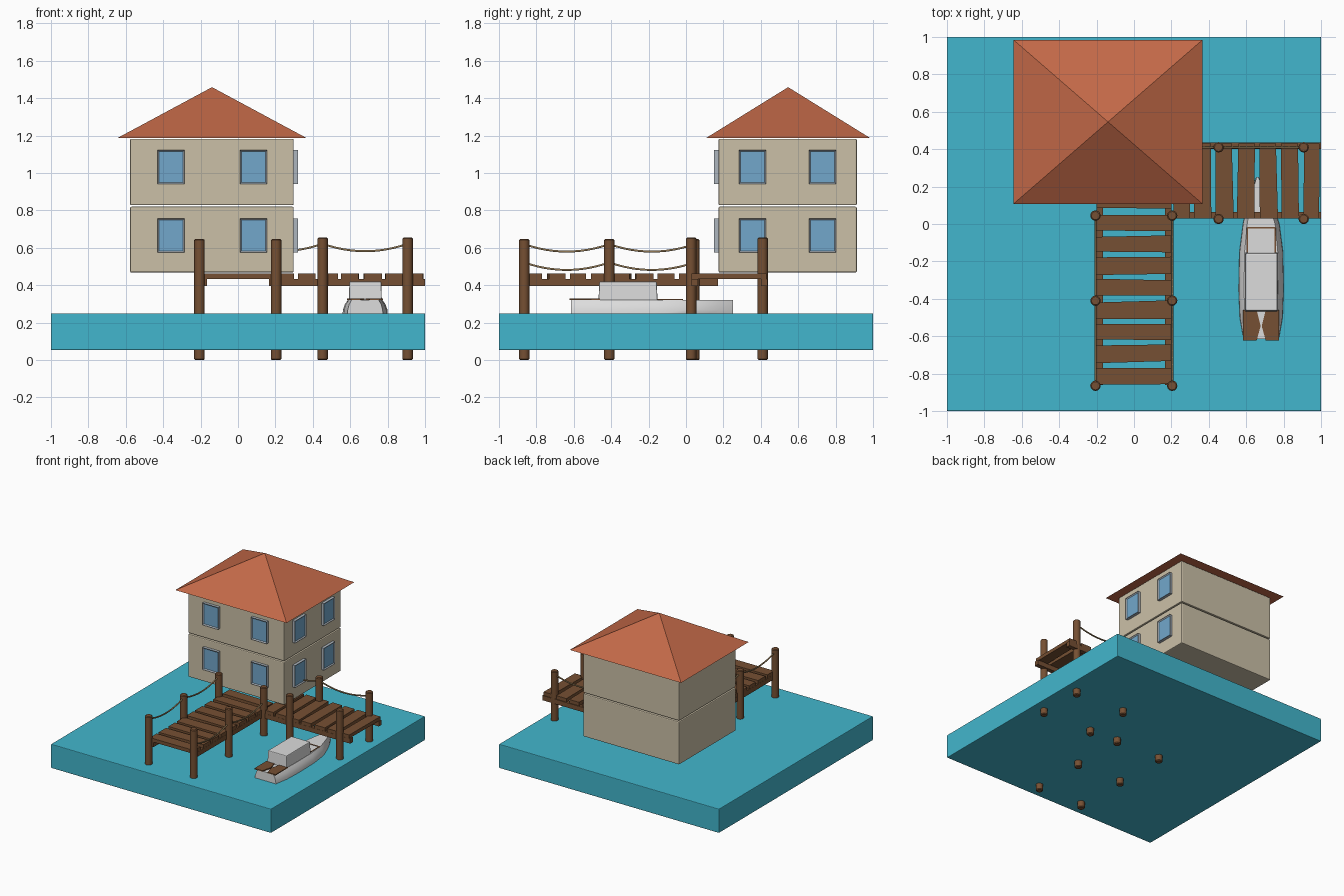
import bpy, bmesh, math, random
from mathutils import Vector, Matrix

if "Cube" in bpy.data.objects:
    bpy.data.objects.remove(bpy.data.objects["Cube"])
random.seed(4)


def material(name, r, g, b):
    m = bpy.data.materials.new(name)
    m.diffuse_color = (r, g, b, 1)
    m.use_nodes = True
    m.node_tree.nodes["Principled BSDF"].inputs["Base Color"].default_value = m.diffuse_color
    return m


WATER = material("water blue", 0.055, 0.47, 0.61)
WALL = material("wall beige", 0.60, 0.53, 0.39)
ROOF = material("roof terracotta", 0.54, 0.14, 0.064)
WOOD = material("wood brown", 0.18, 0.08, 0.033)
GLASS = material("window glass", 0.17, 0.39, 0.60)
FRAME = material("window frame", 0.42, 0.47, 0.52)
WHITE = material("boat white", 0.72, 0.72, 0.72)
ROPE = material("rope tan", 0.30, 0.20, 0.095)


def finish(name, bm, *mats, smooth=False):
    bmesh.ops.recalc_face_normals(bm, faces=bm.faces[:])
    me = bpy.data.meshes.new(name)
    bm.to_mesh(me)
    bm.free()
    for m in mats:
        me.materials.append(m)
    if smooth:
        for p in me.polygons:
            p.use_smooth = True
    ob = bpy.data.objects.new(name, me)
    bpy.context.collection.objects.link(ob)
    return ob


def box(name, lo, hi, mat, bevel=0, jitter=0, taper=1):
    """Box between two corners; taper narrows its top, jitter skews its edges."""
    lo, hi = Vector(lo), Vector(hi)
    mid, size = (lo + hi) / 2, hi - lo
    bm = bmesh.new()
    bmesh.ops.create_cube(bm, size=1)
    for v in bm.verts:
        t = taper if v.co.z > 0 else 1
        v.co = Vector((v.co.x * size.x * t, v.co.y * size.y * t, v.co.z * size.z)) + mid
    if jitter:
        axis = 0 if size.x < size.y else 1
        for v in bm.verts:
            if v.co.z > mid.z:
                d = random.uniform(-jitter, jitter)
                v.co[axis] += d
                low = min((w for w in bm.verts if w.co.z < mid.z),
                          key=lambda w: (w.co - v.co).length)
                low.co[axis] += d
    if bevel:
        bmesh.ops.bevel(bm, geom=bm.edges[:], offset=bevel, segments=2,
                        profile=0.5, affect='EDGES')
    return finish(name, bm, mat)


# Water slab
box("water", (-1, -1, 0.053), (1, 1, 0.25), WATER, bevel=0.005)

# House floors
HX0, HX1, HY0, HY1 = -0.577, 0.298, 0.174, 0.913
box("lower_floor", (HX0, HY0, 0.468), (HX1, HY1, 0.82), WALL, bevel=0.007)
box("upper_floor", (HX0, HY0, 0.828), (HX1, HY1, 1.183), WALL, bevel=0.007)

# Hipped roof with a single apex
bm = bmesh.new()
eave = [bm.verts.new(p) for p in ((-0.645, 0.107, 1.187), (0.367, 0.107, 1.187),
                                  (0.367, 0.985, 1.187), (-0.645, 0.985, 1.187))]
apex = bm.verts.new((-0.139, 0.546, 1.459))
bm.faces.new(eave)
for i in range(4):
    bm.faces.new((eave[i], eave[(i + 1) % 4], apex))
finish("roof", bm, ROOF)


# Windows: outer face inset for the glass
def window(name, pos, turn):
    bm = bmesh.new()
    bmesh.ops.create_cube(bm, size=1)
    bmesh.ops.scale(bm, vec=(0.145, 0.03, 0.181), verts=bm.verts[:])
    pane = min(bm.faces, key=lambda f: f.calc_center_median().y)
    bmesh.ops.inset_individual(bm, faces=[pane], thickness=0.012, depth=0)
    bmesh.ops.translate(bm, vec=(0, 0.008, 0), verts=pane.verts[:])
    pane.material_index = 1
    bm.transform(Matrix.Translation(pos) @ Matrix.Rotation(turn, 4, 'Z'))
    finish(name, bm, FRAME, GLASS)


for floor, z in (("lower", 0.666), ("upper", 1.032)):
    for i, x in enumerate((-0.358, 0.083)):
        window(f"{floor}_front_window_{i + 1}", (x, HY0 - 0.008, z), 0)
    for i, y in enumerate((0.356, 0.73)):
        window(f"{floor}_side_window_{i + 1}", (HX1 + 0.008, y, z), math.pi / 2)

# Dock decking and beams
ZB, ZM, ZT = 0.395, 0.434, 0.463
for i in range(9):
    y = -0.81 + 0.117 * i
    box(f"front_plank_{i + 1}", (-0.2, y - 0.045, ZM), (0.2, y + 0.045, ZT), WOOD, jitter=0.007)
for i in range(7):
    x = 0.25 + 0.117 * i
    box(f"side_plank_{i + 1}", (x - 0.045, 0.03, ZM), (min(x + 0.045, 0.992), 0.43, ZT),
        WOOD, jitter=0.007)
for x in (-0.183, 0.183):
    box("front_beam", (x - 0.018, -0.86, ZB), (x + 0.018, 0.17, ZM), WOOD)
for y in (0.047, 0.418):
    box("side_beam", (0.2, y - 0.018, ZB), (1.0, y + 0.018, ZM), WOOD)


# Dock posts
def post(name, x, y, top):
    bm = bmesh.new()
    bmesh.ops.create_cone(bm, cap_ends=True, segments=12, radius1=0.028, radius2=0.028,
                          depth=top, matrix=Matrix.Translation((x, y, top / 2)))
    rims = [e for e in bm.edges if abs(e.verts[0].co.z - e.verts[1].co.z) < 1e-5]
    bmesh.ops.bevel(bm, geom=rims, offset=0.006, segments=1, affect='EDGES')
    ob = finish(name, bm, WOOD)
    bpy.context.view_layer.objects.active = ob
    ob.select_set(True)
    bpy.ops.object.shade_smooth_by_angle(angle=math.radians(35))
    ob.select_set(False)


ROWS = (-0.865, -0.41, 0.045)
for y in ROWS:
    for x in (-0.206, 0.204):
        post("front_post", x, y, 0.647)
for x in (0.452, 0.907):
    for y in (0.027, 0.41):
        post("side_post", x, y, 0.655)


# Sagging ropes
def rope(name, a, b, sag=0.04, r=0.006, steps=12, sides=6):
    a, b = Vector(a), Vector(b)
    across = (b - a).normalized().cross(Vector((0, 0, 1)))
    bm = bmesh.new()
    rings = []
    for i in range(steps + 1):
        t = i / steps
        c = a.lerp(b, t) - Vector((0, 0, sag * 4 * t * (1 - t)))
        rings.append([bm.verts.new(c + r * (across * math.cos(k * math.tau / sides)
                      + Vector((0, 0, math.sin(k * math.tau / sides))))) for k in range(sides)])
    for p, q in zip(rings, rings[1:]):
        for k in range(sides):
            n = (k + 1) % sides
            bm.faces.new((p[k], p[n], q[n], q[k]))
    bm.faces.new(rings[0])
    bm.faces.new(rings[-1])
    finish(name, bm, ROPE, smooth=True)


for y0, y1 in zip(ROWS, ROWS[1:]):
    rope("left_rope", (-0.206, y0, 0.62), (-0.206, y1, 0.62))
    rope("right_rope", (0.204, y0, 0.522), (0.204, y1, 0.522))
rope("side_rope", (0.452, 0.41, 0.622), (0.907, 0.41, 0.622))
rope("house_rope", (0.0, 0.41, 0.622), (0.452, 0.41, 0.622))

# Boat hull: domed sections lofted from stern to bow
CX = 0.68
stations = ((-0.615, 0.095), (-0.5, 0.115), (-0.35, 0.121), (-0.15, 0.117),
            (0.0, 0.098), (0.1, 0.07), (0.18, 0.04), (0.25, 0.006))
section = ((0.7, 0.21), (1, 0.245), (0.98, 0.27), (0.9, 0.298), (0.76, 0.322))
bm = bmesh.new()
rings = []
for y, w in stations:
    cx = CX - 0.02 * max(0, y) / 0.25
    pts = [(s, z) for s, z in section] + [(-s, z) for s, z in reversed(section)]
    rings.append([bm.verts.new((cx + s * w, y, z)) for s, z in pts])
for p, q in zip(rings, rings[1:]):
    for k in range(len(p)):
        n = (k + 1) % len(p)
        bm.faces.new((p[k], p[n], q[n], q[k]))
bm.faces.new(rings[0])
bm.faces.new(rings[-1])
hull = finish("boat_hull", bm, WHITE)
bpy.context.view_layer.objects.active = hull
hull.select_set(True)
bpy.ops.object.shade_smooth_by_angle(angle=math.radians(40))
hull.select_set(False)

# Boat cabin and foredeck trim
box("boat_cabin", (0.593, -0.468, 0.318), (0.769, -0.152, 0.42), WHITE, bevel=0.006, taper=0.97)
for x in (0.606, 0.754):
    box("foredeck_trim", (x - 0.004, -0.17, 0.31), (x + 0.004, -0.02, 0.326), WOOD)
box("foredeck_front_trim", (0.606, -0.024, 0.316), (0.754, -0.017, 0.326), WOOD)

# Stern platform: two mirrored boards with an hourglass gap
for s in (-1, 1):
    bm = bmesh.new()
    outline = ((0.096, -0.622), (0.024, -0.622), (0.003, -0.545), (0.024, -0.46), (0.096, -0.46))
    face = bm.faces.new([bm.verts.new((CX + s * x, y, 0.322)) for x, y in outline])
    ext = bmesh.ops.extrude_face_region(bm, geom=[face])
    bmesh.ops.translate(bm, vec=(0, 0, 0.008),
                        verts=[g for g in ext["geom"] if isinstance(g, bmesh.types.BMVert)])
    finish("stern_platform", bm, WOOD)
